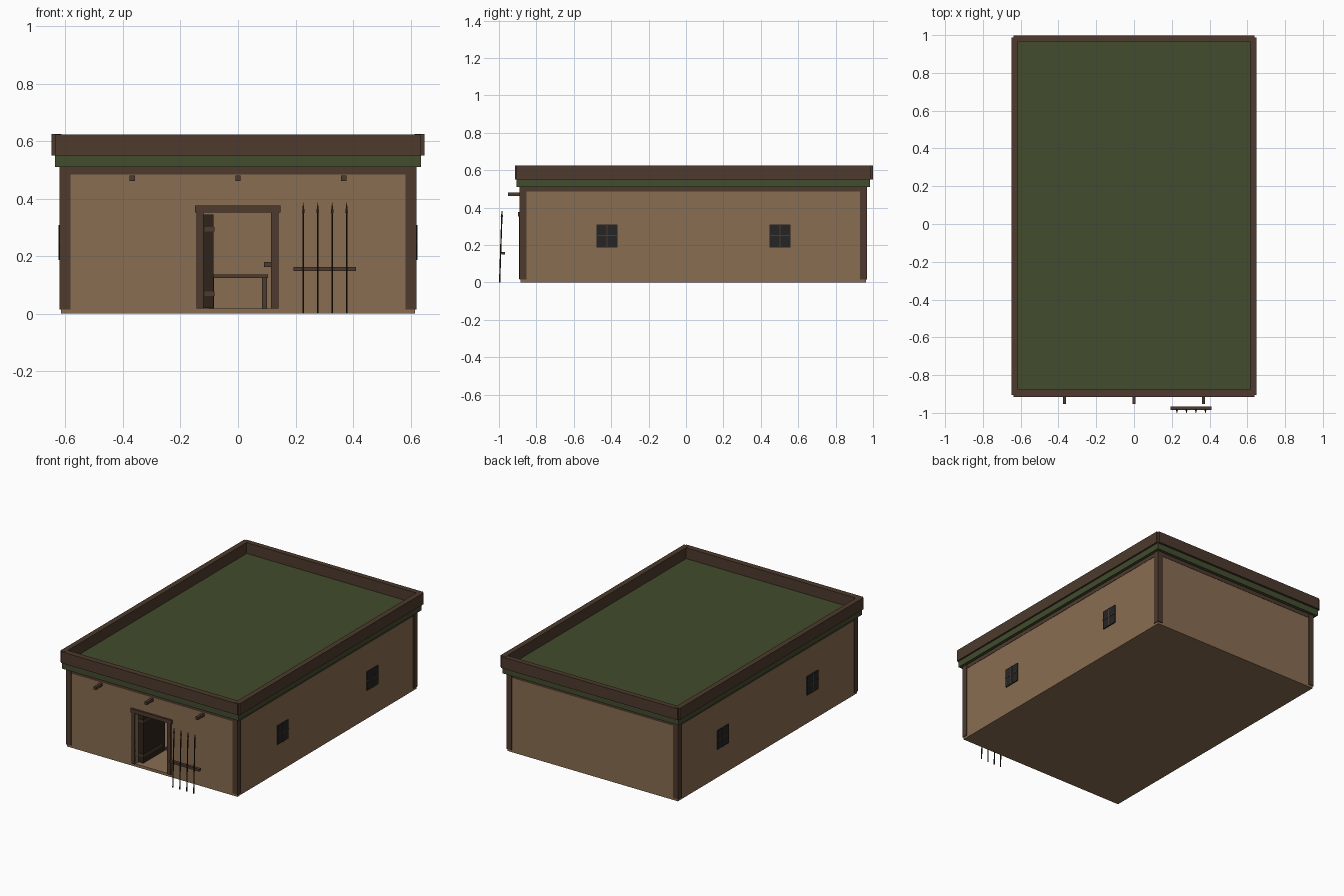
import bpy, bmesh, math

if "Cube" in bpy.data.objects:
    bpy.data.objects.remove(bpy.data.objects["Cube"])


def srgb(h):
    vals = [int(h[i:i + 2], 16) / 255 for i in (0, 2, 4)]
    return [v / 12.92 if v <= 0.04045 else ((v + 0.055) / 1.055) ** 2.4 for v in vals] + [1]


def material(name, h):
    m = bpy.data.materials.new(name)
    m.diffuse_color = srgb(h)
    m.use_nodes = True
    m.node_tree.nodes["Principled BSDF"].inputs["Base Color"].default_value = m.diffuse_color
    return m


CLAY = material("clay tan", "896D52")
WOOD = material("timber brown", "4D3A2D")
TURF = material("roof green", "424C2D")
DARK = material("dark plank", "2D231B")
GLASS = material("window black", "252525")


def boxes(name, mat, spans):
    """One object made of boxes given as (x0, x1, y0, y1, z0, z1)."""
    bm = bmesh.new()
    for x0, x1, y0, y1, z0, z1 in spans:
        vs = bmesh.ops.create_cube(bm, size=1)["verts"]
        for v in vs:
            v.co = (x1 if v.co.x > 0 else x0,
                    y1 if v.co.y > 0 else y0,
                    z1 if v.co.z > 0 else z0)
    return finish(name, mat, bm)


def finish(name, mat, bm):
    me = bpy.data.meshes.new(name)
    bm.to_mesh(me)
    bm.free()
    me.materials.append(mat)
    ob = bpy.data.objects.new(name, me)
    bpy.context.collection.objects.link(ob)
    return ob


X, Y0, Y1, T = 0.615, -0.885, 0.962, 0.03     # wall shell
DL, DR, DT, FL = -0.12, 0.115, 0.352, 0.018   # door opening and floor height

# Clay shell and floor
boxes("floor", CLAY, [(-X, X, Y0, Y1, 0, FL)])
boxes("side_walls", CLAY, [(-X, -X + T, Y0, Y1, FL, 0.51), (X - T, X, Y0, Y1, FL, 0.51)])
boxes("back_wall", CLAY, [(-X + T, X - T, Y1 - T, Y1, FL, 0.51)])
boxes("front_wall", CLAY, [(-X + T, DL, Y0, Y0 + T, FL, 0.51),
                           (DR, X - T, Y0, Y0 + T, FL, 0.51),
                           (DL, DR, Y0, Y0 + T, DT, 0.51)])

# Corner posts and the beam under the roof
P, PY0, PY1, W = 0.62, -0.89, 0.967, 0.038
boxes("corner_posts", WOOD, [(x, x + W, y, y + W, 0.015, 0.51)
                             for x in (-P, P - W) for y in (PY0, PY1 - W)])
e = 0.003
boxes("wall_beams", WOOD, [(-P + W, P - W, PY0 + e, PY0 + W, 0.485, 0.51),
                           (-P + W, P - W, PY1 - W, PY1 - e, 0.485, 0.51),
                           (-P + e, -P + W, PY0 + W, PY1 - W, 0.485, 0.51),
                           (P - W, P - e, PY0 + W, PY1 - W, 0.485, 0.51)])

# Flat roof with timber parapet
boxes("roof_slab", TURF, [(-0.637, 0.637, -0.906, 0.985, 0.51, 0.553)])
boxes("parapet_sides", WOOD, [(-0.648, -0.613, -0.906, 0.988, 0.55, 0.625),
                              (0.613, 0.648, -0.906, 0.988, 0.55, 0.625)])
boxes("parapet_ends", WOOD, [(-0.637, 0.637, -0.915, -0.877, 0.55, 0.624),
                             (-0.637, 0.637, 0.965, 0.999, 0.55, 0.624)])

# Beam ends sticking out above the door
boxes("beam_ends", WOOD, [(x - 0.009, x + 0.009, -0.953, Y0 + 0.01, 0.462, 0.48)
                          for x in (-0.368, 0, 0.368)])

# Door frame, open leaf, hinge straps and latch
FY = -0.894
boxes("door_frame", WOOD, [(-0.144, DL, FY, Y0 + T + 0.005, FL, DT),
                           (DR, 0.14, FY, Y0 + T + 0.005, FL, DT),
                           (-0.15, 0.147, FY - 0.003, Y0 + T + 0.005, DT, 0.377)])
boxes("door_leaf", DARK, [(DL, -0.085, Y0 + T, -0.63, FL + 0.002, 0.345)])
boxes("hinge_straps", WOOD, [(-0.117, -0.081, Y0 + T - 0.004, -0.67, z, z + 0.016)
                             for z in (0.062, 0.286)])
boxes("door_latch", WOOD, [(0.09, DR, Y0 + 0.005, Y0 + T, 0.163, 0.18)])

# Table inside
boxes("table", WOOD, [(-0.105, 0.105, -0.2, 0.35, 0.124, 0.136)] +
      [(x - 0.008, x + 0.008, y - 0.008, y + 0.008, FL, 0.124)
       for x in (-0.092, 0.092) for y in (-0.185, 0.335)])

# Side windows: dark panes with a crossbar
panes, bars = [], []
for s in (-1, 1):
    for c in (-0.422, 0.503):
        xa, xb = sorted((s * 0.61, s * 0.622))
        panes.append((xa, xb, c - 0.056, c + 0.056, 0.186, 0.308))
        xa, xb = sorted((s * 0.618, s * 0.625))
        bars.append((xa, xb, c - 0.003, c + 0.003, 0.186, 0.308))
        bars.append((xa, xb, c - 0.056, c + 0.056, 0.247, 0.253))
boxes("window_panes", GLASS, panes)
boxes("window_bars", WOOD, bars)

# Spear rack: rail and four leaning spears
boxes("rack_rail", WOOD, [(0.193, 0.41, -0.986, -0.967, 0.148, 0.163)])
lean = math.atan2(0.013, 0.385)
for i in range(4):
    x = 0.227 + 0.0503 * i
    for name, mat, r1, r2, z0, z1 in (("spear_shaft", DARK, 0.0035, 0.0035, 0, 0.35),
                                      ("spear_tip", WOOD, 0.006, 0.0005, 0.35, 0.387)):
        bm = bmesh.new()
        bmesh.ops.create_cone(bm, cap_ends=True, segments=6, radius1=r1, radius2=r2, depth=z1 - z0)
        bmesh.ops.translate(bm, verts=bm.verts, vec=(0, 0, (z0 + z1) / 2))
        ob = finish(f"{name}_{i + 1}", mat, bm)
        ob.location = (x, -0.9965, 0)
        ob.rotation_euler = (-lean, 0, 0)
